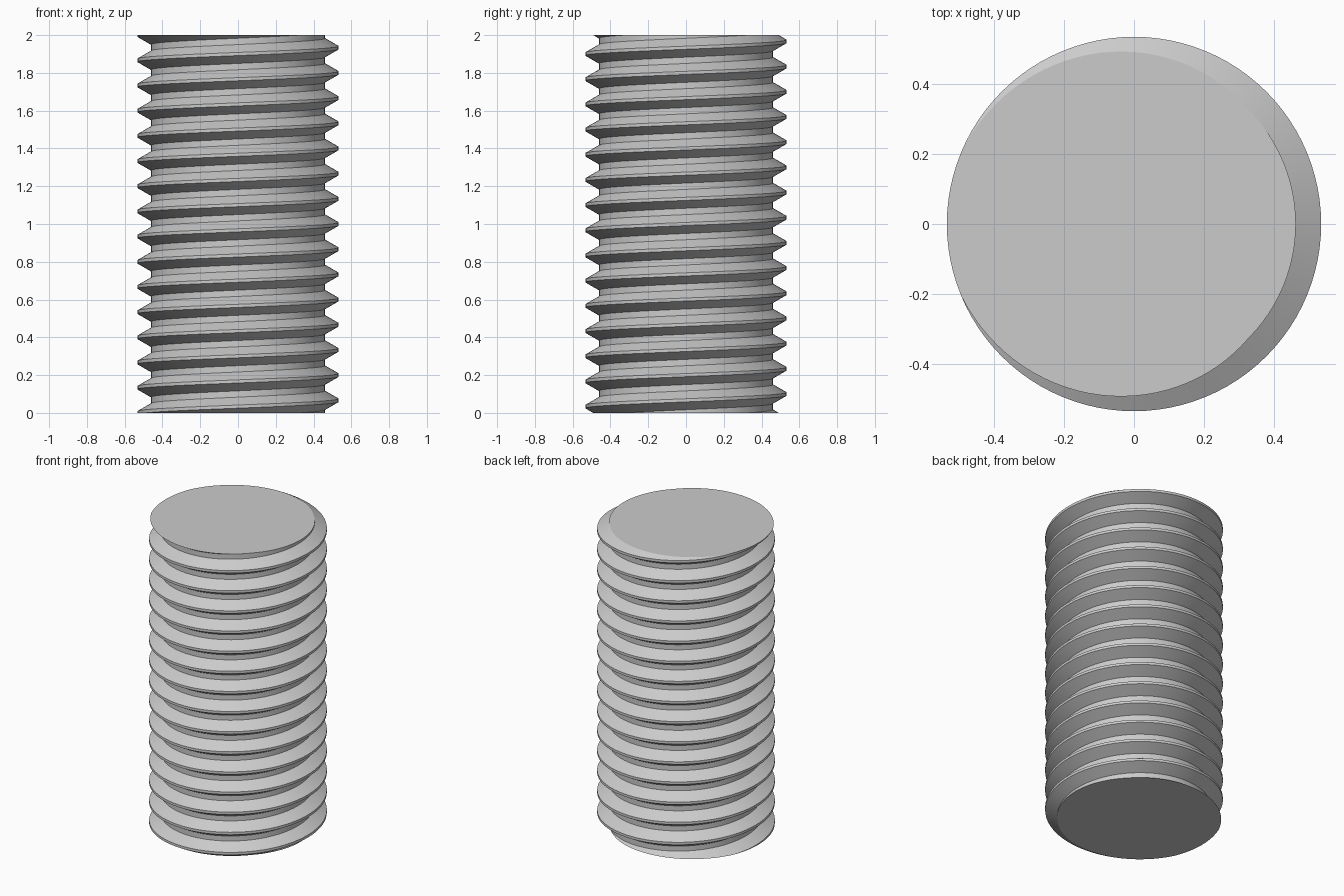
import bpy, bmesh, math

if "Cube" in bpy.data.objects:
    bpy.data.objects.remove(bpy.data.objects["Cube"])

LENGTH = 2.0
TURNS = 15
PITCH = LENGTH / TURNS
CREST_R = 4 * PITCH
ROOT_R = CREST_R - 0.5413 * PITCH
STEPS = 96

# One thread tooth: radius and height as a fraction of the pitch
TOOTH = [(ROOT_R, -0.375), (CREST_R, -0.0625), (CREST_R, 0.0625), (ROOT_R, 0.375)]

steel = bpy.data.materials.new("grey_steel")
steel.use_nodes = True
colour = (0.6, 0.6, 0.6, 1)
steel.diffuse_color = colour
steel.node_tree.nodes["Principled BSDF"].inputs["Base Color"].default_value = colour

# Sweep the tooth along a right-handed helix that overshoots both ends
bm = bmesh.new()
columns = []
for s in range((TURNS + 5) * STEPS + 1):
    turn = s / STEPS
    a = math.tau * turn
    z = PITCH * (turn - 1.5)
    columns.append([bm.verts.new((r * math.cos(a), r * math.sin(a), z + h * PITCH))
                    for r, h in TOOTH])

# Each tooth joins the start of the tooth one turn above it
for s in range(len(columns) - STEPS - 1):
    lower = columns[s] + [columns[s + STEPS][0]]
    upper = columns[s + 1] + [columns[s + STEPS + 1][0]]
    for j in range(len(TOOTH)):
        bm.faces.new((lower[j], upper[j], upper[j + 1], lower[j + 1]))

# Cut both ends flat and cap them
for height, direction in ((0, -1), (LENGTH, 1)):
    geom = bm.verts[:] + bm.edges[:] + bm.faces[:]
    bmesh.ops.bisect_plane(bm, geom=geom, dist=1e-6, plane_co=(0, 0, height),
                           plane_no=(0, 0, direction), clear_outer=True)
    rim = [e for e in bm.edges if e.is_boundary
           and all(abs(v.co.z - height) < 1e-4 for v in e.verts)]
    bmesh.ops.contextual_create(bm, geom=rim)
bmesh.ops.recalc_face_normals(bm, faces=bm.faces[:])

mesh = bpy.data.meshes.new("threaded_rod")
bm.to_mesh(mesh)
bm.free()
mesh.materials.append(steel)
rod = bpy.data.objects.new("threaded_rod", mesh)
bpy.context.collection.objects.link(rod)

# Smooth around the helix, crisp along the thread edges
bpy.ops.object.select_all(action="DESELECT")
rod.select_set(True)
bpy.context.view_layer.objects.active = rod
bpy.ops.object.shade_smooth_by_angle(angle=math.radians(25))
